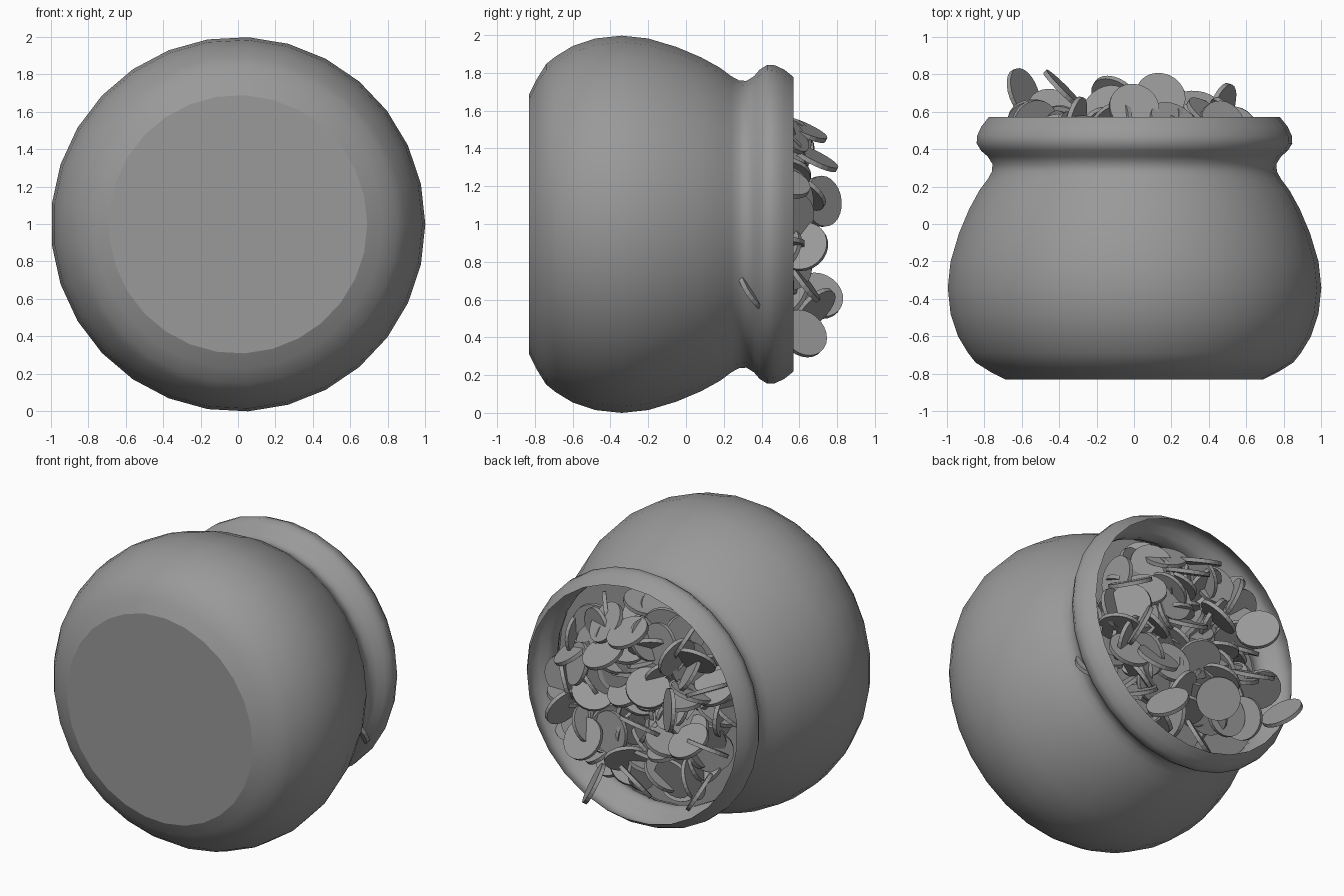
import bpy, bmesh, math, random
from mathutils import Matrix, Vector, Euler

cube = bpy.data.objects.get("Cube")
if cube:
    bpy.data.objects.remove(cube)

random.seed(11)
SIDES = 29
AXIS_Z = 0.9985

grey = bpy.data.materials.new("stone_grey")
grey.use_nodes = True
GREY = (0.32, 0.32, 0.32, 1)
grey.diffuse_color = GREY
grey.node_tree.nodes["Principled BSDF"].inputs["Base Color"].default_value = GREY


def finish(bm, name):
    mesh = bpy.data.meshes.new(name)
    bm.to_mesh(mesh)
    bm.free()
    mesh.materials.append(grey)
    obj = bpy.data.objects.new(name, mesh)
    bpy.context.collection.objects.link(obj)
    return obj


def ring(bm, y, r):
    step = math.tau / SIDES
    return [bm.verts.new((r * math.cos(i * step), y, AXIS_Z + r * math.sin(i * step)))
            for i in range(SIDES)]


# Pot lying on its side: profile of (position along y, radius)
profile = [(-.83, .69), (-.79, .77), (-.74, .85), (-.69, .89), (-.6, .945),
           (-.48, .985), (-.34, 1), (-.2, .985), (-.05, .94), (.08, .885),
           (.18, .83), (.24, .785), (.28, .763), (.32, .76), (.36, .785),
           (.39, .82), (.43, .845), (.47, .843), (.52, .82), (.57, .78)]
bm = bmesh.new()
rings = [ring(bm, y, r) for y, r in profile]
for a, b in zip(rings, rings[1:]):
    for i in range(SIDES):
        j = (i + 1) % SIDES
        bm.faces.new((a[i], b[i], b[j], a[j])).smooth = True
base = bm.faces.new(rings[0])
for edge in base.edges:
    edge.smooth = False
bmesh.ops.recalc_face_normals(bm, faces=bm.faces)
finish(bm, "pot")

# Disc inside the neck that the coins rest on
bm = bmesh.new()
bm.faces.new(list(reversed(ring(bm, .22, .79))))
bmesh.ops.recalc_face_normals(bm, faces=bm.faces)
for face in bm.faces:
    if face.normal.y < 0:
        face.normal_flip()
finish(bm, "coin_bed")

# Loose coins
bm = bmesh.new()


def coin(center, direction):
    turn = Vector(direction).to_track_quat('Z', 'Y').to_matrix().to_4x4()
    bmesh.ops.create_cone(bm, cap_ends=True, segments=24, radius1=.135, radius2=.135,
                          depth=.025, matrix=Matrix.Translation(center) @ turn)


# Coins that stand out above the rim
for center, direction in [
        ((-.59, .7, .62), (.8, .3, .5)), ((-.38, .72, 1.12), (.7, .7, .1)),
        ((-.44, .6, .88), (.2, .5, .8)), ((-.15, .62, 1.17), (-.4, .5, .7)),
        ((0, .62, 1.5), (.2, .4, .9)), ((.14, .68, 1.35), (.4, .9, 1.8)),
        ((.33, .62, .7), (.1, .8, .6)), ((.47, .62, .88), (.9, -.3, .4)),
        ((.25, .62, .42), (.7, .4, .4)), ((-.1, .68, .55), (.4, .6, -.6)),
        ((.4, .58, 1.17), (.5, .7, .3)), ((.6, .36, .66), (.3, .8, .5))]:
    coin(center, direction)

# The rest of the heap, spread evenly over the mouth
COUNT = 125
for i in range(COUNT):
    r = .59 * math.sqrt((i + .5) / COUNT)
    a = i * 2.4 + random.uniform(-.15, .15)
    center = (r * math.cos(a), random.uniform(.28, .56), AXIS_Z + r * math.sin(a))
    direction = Vector((random.gauss(0, 1), random.gauss(0, 1), random.gauss(0, 1)))
    coin(center, direction)
finish(bm, "coins")
